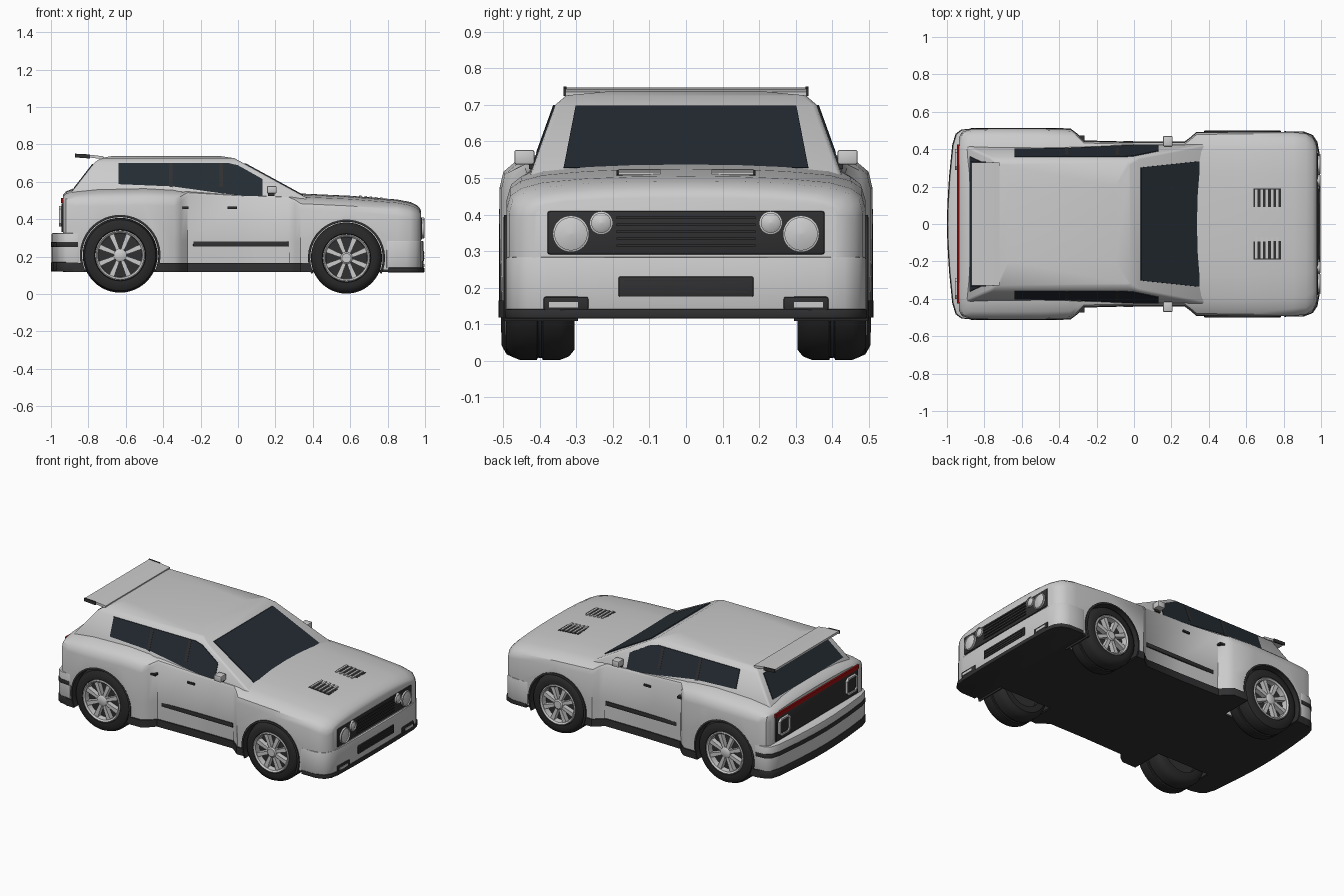
import bpy, bmesh, math
from mathutils import Vector

if "Cube" in bpy.data.objects:
    bpy.data.objects.remove(bpy.data.objects["Cube"])


def material(name, col):
    m = bpy.data.materials.new(name)
    m.diffuse_color = (*col, 1)
    m.use_nodes = True
    m.node_tree.nodes["Principled BSDF"].inputs["Base Color"].default_value = m.diffuse_color
    return m


DARK = material("dark_trim", (.03, .03, .032))
TYRE = material("rubber", (.022, .022, .022))
GLASS = material("tinted_glass", (.018, .025, .033))
RED = material("red_lamp", (.35, .005, .005))


def mesh_obj(name, verts, faces, mat=None, bevel=0, seg=2, cut=None):
    me = bpy.data.meshes.new(name)
    me.from_pydata([tuple(v) for v in verts], [], faces)
    bm = bmesh.new()
    bm.from_mesh(me)
    bmesh.ops.recalc_face_normals(bm, faces=bm.faces)
    bm.to_mesh(me)
    bm.free()
    ob = bpy.data.objects.new(name, me)
    bpy.context.collection.objects.link(ob)
    if mat:
        me.materials.append(mat)
    bpy.ops.object.select_all(action='DESELECT')
    ob.select_set(True)
    bpy.context.view_layer.objects.active = ob
    if bevel:
        b = ob.modifiers.new("bevel", 'BEVEL')
        b.width, b.segments, b.limit_method = bevel, seg, 'ANGLE'
        b.angle_limit = math.radians(42)
        bpy.ops.object.modifier_apply(modifier="bevel")
    for c in cut or []:
        b = ob.modifiers.new("cut", 'BOOLEAN')
        b.operation, b.solver, b.object = 'DIFFERENCE', 'EXACT', c
        bpy.ops.object.modifier_apply(modifier="cut")
    bpy.ops.object.shade_smooth_by_angle(angle=math.radians(38))
    return ob


def loft(name, rings, mat=None, closed=False, **kw):
    """Skin equal-length closed rings; cap the ends or close into a loop."""
    n, k = len(rings[0]), len(rings)
    verts = [v for r in rings for v in r]
    faces = [(i * n + j, i * n + (j + 1) % n, (i + 1) % k * n + (j + 1) % n, (i + 1) % k * n + j)
             for i in range(k if closed else k - 1) for j in range(n)]
    if not closed:
        faces += [tuple(range(n)), tuple(range((k - 1) * n, k * n))]
    return mesh_obj(name, verts, faces, mat, **kw)


def slab(name, pts, place, off, mat=None, **kw):
    """Panel: 2D outline placed in space and thickened by off."""
    base = [Vector(place(*p)) for p in pts]
    return loft(name, [base, [v + Vector(off) for v in base]], mat, **kw)


def box(name, x, y, z, mat=None, **kw):
    return slab(name, [(x[0], y[0]), (x[1], y[0]), (x[1], y[1]), (x[0], y[1])],
                lambda a, b: (a, b, z[0]), (0, 0, z[1] - z[0]), mat, **kw)


def lathe(name, prof, c, s, mat=None, n=48, axis='y'):
    """Spin a closed (radius, distance) profile round the y or x axis."""
    rings = []
    for i in range(n):
        a = 2 * math.pi * i / n
        u, v = math.cos(a), math.sin(a)
        rings.append([(c[0] + r * u, c[1] + s * d, c[2] + r * v) if axis == 'y' else
                      (c[0] + d, c[1] + r * u, c[2] + r * v) for r, d in prof])
    return loft(name, rings, mat, closed=True)


def mirrored(half):
    return half + [(x, -y) for x, y in reversed(half) if y]


# Wheel layout: name, x, z, tyre radius, outer face y
WHEELS = [("rear", -.63, .207, .2, .507), ("front", .58, .192, .19, .495)]
cutters = []
for nm, x, z, r, yo in WHEELS:
    for s in (1, -1):
        circ = [((r + .01) * math.cos(i * math.pi / 24), (r + .01) * math.sin(i * math.pi / 24)) for i in range(48)]
        c = slab("arch_cutter", circ, lambda a, b: (x + a, s * .30, z + b), (0, s * .4, 0))
        c.hide_render = True
        cutters.append(c)

# Main body: x, half width, top z, shoulder drop
ST = [(-.935, .465, .53, .5), (-.92, .492, .548, .6), (-.87, .507, .568, .9), (-.75, .51, .58, 1), (-.5, .51, .585, 1),
      (-.34, .506, .578, 1), (-.305, .48, .57, .7), (-.27, .442, .562, .3), (0, .435, .546, .3), (.27, .435, .538, .3),
      (.305, .462, .537, .5), (.335, .488, .537, .8), (.6, .492, .525, .8), (.85, .491, .505, .8), (.92, .484, .492, .8),
      (.955, .462, .476, .8), (.972, .435, .46, .6), (.978, .415, .445, .4)]
PROF = [(.3, .002), (.55, .008), (.8, .022), (.92, .042), (.98, .068), (1, .11)]
rings = []
for x, w, t, d in ST:
    half = [(0, t)] + [(w * f, t - d * q) for f, q in PROF] + [(w, .28), (w * .99, .13)]
    rings.append([(x, y, z) for y, z in half] + [(x, -y, z) for y, z in reversed(half[1:])])
loft("body", rings, cut=cutters)
pan = [(x, w + (.005 if x < .4 else -.012)) for x, w, t, d in ST]
slab("sill_floor", mirrored(pan), lambda a, b: (a, b, .118), (0, 0, .047), DARK, cut=cutters)
for c in cutters:
    bpy.data.objects.remove(c)

# Cabin
rings = [[(xf, y, z), (xr, y, z), (xr, -y, z), (xf, -y, z)] for z, xf, xr, y in
         [(.5, .394, -.925, .43), (.70, .028, -.77, .358), (.726, -.02, -.735, .328), (.738, -.1, -.67, .2)]]
loft("cabin", rings, bevel=.012)


# Windows lie on the sloping cabin planes
def screen_x(z): return .394 - 1.83 * (z - .5)
def tail_x(z): return -.925 + .775 * (z - .5)
def side_y(z): return .43 - .36 * (z - .5)


slab("windscreen", [(-.335, .525), (.335, .525), (.302, .695), (-.302, .695)],
     lambda y, z: (screen_x(z) - .01, y, z), (.013, 0, .004), GLASS)
slab("rear_window", [(-.36, .565), (.36, .565), (.315, .692), (-.315, .692)],
     lambda y, z: (tail_x(z) + .01, y, z), (-.014, 0, .002), GLASS)
WIN = [(-.64, .70), (-.05, .70), (0, .688), (.13, .615), (.13, .512), (-.1, .54), (-.35, .575), (-.64, .587)]
for s in (1, -1):
    slab("side_window", WIN, lambda x, z: (x, s * (side_y(z) - .01), z), (0, s * .014, 0), GLASS)
    for px in (-.37, -.1):
        slab("window_pillar", [(px, .575), (px + .02, .57), (px + .02, .70), (px, .70)],
             lambda x, z: (x, s * (side_y(z) - .01), z), (0, s * .0155, 0), DARK)
    # Mirrors, door trim, handles and seams
    box("door_mirror", (.155, .207), sorted((s * .415, s * .47)), (.537, .577), bevel=.006)
    box("mirror_stem", (.16, .195), sorted((s * .38, s * .43)), (.525, .545), DARK)
    box("door_strip", (-.24, .27), sorted((s * .42, s * .442)), (.253, .28), DARK, bevel=.003)
    for hx, hy in ((-.29, .472), (-.03, .445)):
        box("door_handle", (hx - .025, hx + .025), sorted((s * .42, s * hy)), (.455, .467), DARK)
    box("door_seam", (.276, .281), sorted((s * .42, s * .4385)), (.165, .48), DARK)

# Bumpers with dark bands
RB = [(-.85, .509), (-.92, .503), (-.95, .48), (-.968, .42), (-.985, .25), (-.994, .1), (-.996, 0)]
FB = [(.795, .493), (.9, .492), (.95, .473), (.975, .435), (.985, .38), (.99, .2), (.991, 0)]
for nm, pts, sg, parts in (
        ("rear_bumper", RB, -1, [(.14, .325, 0, None), (.25, .278, .004, DARK), (.12, .17, .004, DARK)]),
        ("front_bumper", FB, 1, [(.135, .283, 0, None), (.115, .141, .006, DARK)])):
    for z0, z1, g, m in parts:
        slab(nm if not m else nm + "_band", mirrored([(x + sg * g, y + g * .5 if y else 0) for x, y in pts]),
             lambda a, b: (a, b, z0), (0, 0, z1 - z0), m, bevel=.004)

# Front grille, lamps and intakes
box("grille", (.96, .985), (-.38, .38), (.29, .41), DARK, bevel=.008)
for i in range(5):
    box("grille_slat", (.98, .99), (-.19, .19), (.312 + .019 * i, .318 + .019 * i), DARK)
box("lower_intake", (.97, .995), (-.185, .185), (.175, .23), DARK, bevel=.004)
for i in range(3):
    box("intake_slat", (.98, .998), (-.17, .17), (.186 + .015 * i, .191 + .015 * i), DARK)
for s in (1, -1):
    for y, z, r in ((.315, .347, .05), (.232, .377, .032)):
        lathe("headlamp_ring", [(r - .006, -.01), (r, -.01), (r, .01), (r - .006, .012)], (.985, s * y, z), 1, n=32, axis='x')
        lathe("headlamp", [(0, -.01), (r - .006, -.01), (r - .006, .004), (r * .5, .01), (0, .012)], (.985, s * y, z), 1, n=32, axis='x')
    box("fog_housing", (.95, .993), sorted((s * .267, s * .39)), (.137, .175), DARK, bevel=.006)
    box("fog_lamp", (.96, .996), sorted((s * .295, s * .375)), (.145, .16))
    # Bonnet vents
    vz = lambda x: .525 - .08 * (x - .6) - .005
    Y = sorted((s * .065, s * .19))
    slab("bonnet_vent", [(.64, Y[0]), (.787, Y[0]), (.787, Y[1]), (.64, Y[1])],
         lambda x, y: (x, y, vz(x) - .004), (0, 0, .008), DARK)
    for i in range(5):
        vx = .648 + .028 * i
        box("vent_louvre", (vx, vx + .013), (Y[0] + .005, Y[1] - .005), (vz(vx) - .004, vz(vx) + .009))

# Tail panel and lamps
box("tail_panel", (-.943, -.92), (-.42, .42), (.33, .485), DARK, bevel=.004)
box("tail_strip", (-.946, -.92), (-.425, .425), (.487, .512), RED)
for s in (1, -1):
    def sq(h, x):
        return [(x, s * .345 + a * h * p, .415 + b * h * q) for a, b, o in ((1, 1, 0), (-1, 1, 1), (-1, -1, 0), (1, -1, 1))
                for p, q in (((1, .7), (.7, 1)) if not o else ((.7, 1), (1, .7)))]
    loft("tail_lamp_frame", [sq(.044, -.94), sq(.055, -.94), sq(.055, -.957), sq(.044, -.957)], closed=True)
    loft("tail_lamp", [sq(.044, -.94), sq(.044, -.949)], DARK)

# Roof spoiler
SP = [(-.87, .748), (-.78, .743), (-.72, .736), (-.72, .72), (-.78, .728), (-.87, .734)]
slab("spoiler", SP, lambda x, z: (x, -.33, z), (0, .66, 0))
for s in (1, -1):
    slab("spoiler_end", [(-.872, .75), (-.79, .746), (-.79, .724), (-.872, .73)],
         lambda x, z: (x, s * .327, z), (0, s * .008, 0), DARK)

# Wheels and arch trims
TP = [(.13, -.19), (.17, -.19), (.19, -.175), (.2, -.15), (.2, -.103), (.193, -.1), (.193, -.09), (.2, -.087),
      (.2, -.04), (.19, -.016), (.165, -.002), (.137, -.004), (.13, -.05)]
for nm, x, z, r, yo in WHEELS:
    k = r / .2
    for s in (1, -1):
        c = (x, s * yo, z)
        lathe(nm + "_tyre", [(a * k, d) for a, d in TP], c, s, TYRE)
        lathe(nm + "_rim", [(.115 * k, -.06), (.132 * k, -.06), (.134 * k, -.004), (.128 * k, 0), (.119 * k, -.008)], c, s)
        lathe(nm + "_rim_dish", [(0, -.15), (.131 * k, -.15), (.131 * k, -.045), (0, -.04)], c, s, DARK)
        lathe(nm + "_hub", [(0, -.06), (.036 * k, -.06), (.034 * k, -.012), (.026 * k, -.006), (0, -.006)], c, s, n=24)
        for i in range(8):
            a = math.pi / 4 * i + math.pi / 8
            u, v = math.cos(a), math.sin(a)
            slab(nm + "_spoke", [(.025 * k, -.009), (.122 * k, -.014), (.122 * k, .014), (.025 * k, .009)],
                 lambda p, q: (x + p * u - q * v, s * (yo - .045), z + p * v + q * u), (0, s * .033, 0))
        arch = []
        for i in range(33):
            a = math.radians(-24 + 228 * i / 32)
            arch.append([(x + R * math.cos(a), s * y, z + R * math.sin(a)) for R, y in
                         ((r + .004, .295), (r + .016, .295), (r + .016, yo + .003), (r + .004, yo + .005))])
        loft(nm + "_arch_trim", arch, DARK)
